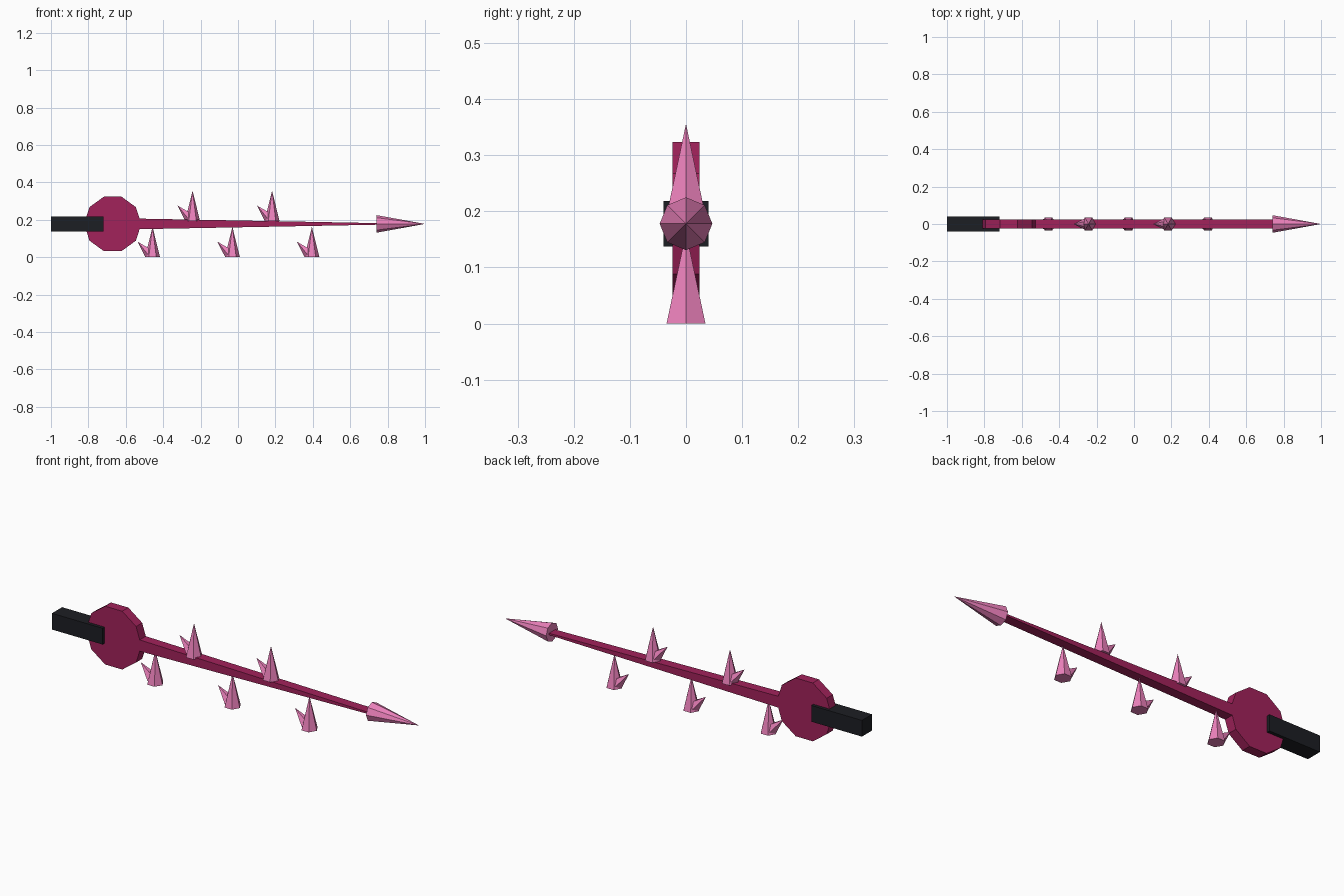
import bpy, math
from mathutils import Vector

if "Cube" in bpy.data.objects:
    bpy.data.objects.remove(bpy.data.objects["Cube"])

ZC = 0.178  # height of the weapon's long axis


def material(name, rgb):
    m = bpy.data.materials.new(name)
    m.diffuse_color = (*rgb, 1)
    m.use_nodes = True
    m.node_tree.nodes["Principled BSDF"].inputs["Base Color"].default_value = m.diffuse_color
    return m


BLACK = material("black", (0.012, 0.013, 0.017))
CRIMSON = material("crimson", (0.36, 0.016, 0.105))
PINK = material("pink", (0.84, 0.22, 0.5))


def finish(name, mat):
    ob = bpy.context.object
    ob.name = name
    ob.data.materials.append(mat)
    return ob


def cone(name, sides, radius, base, tip, first_angle=0.0):
    """Flat-faced cone from base centre to tip; first_angle is the spin about its axis."""
    base, tip = Vector(base), Vector(tip)
    axis = tip - base
    bpy.ops.mesh.primitive_cone_add(vertices=sides, radius1=radius, radius2=0,
                                    depth=axis.length)
    ob = finish(name, PINK)
    # tilt only about the y axis, so the cone stays symmetric across y = 0
    tilt = math.atan2(axis.x, axis.z)
    ob.rotation_mode = 'ZYX'
    ob.rotation_euler = (0, 0, 0)
    for v in ob.data.vertices:
        x, y = v.co.x, v.co.y
        c, s = math.cos(first_angle), math.sin(first_angle)
        v.co.x, v.co.y = x * c - y * s, x * s + y * c
    ob.rotation_euler.y = tilt
    ob.location = (base + tip) / 2
    return ob


# handle
bpy.ops.mesh.primitive_cube_add(size=1, location=(-0.86, 0, ZC))
finish("handle", BLACK).scale = (0.28, 0.08, 0.081)

# ten-sided guard disc facing front and back, a vertex on the long axis
bpy.ops.mesh.primitive_cylinder_add(vertices=10, radius=0.153, depth=0.048,
                                    location=(-0.67, 0, ZC),
                                    rotation=(math.pi / 2, math.pi / 2, 0))
finish("guard_disc", CRIMSON)

# shaft: constant thickness, tapering in height towards the tip
bpy.ops.mesh.primitive_cube_add(size=2)
shaft = finish("shaft", CRIMSON)
for v in shaft.data.vertices:
    start = v.co.x < 0
    v.co = (-0.62 if start else 0.76,
            0.024 * v.co.y,
            ZC + (0.03 if start else 0.004) * v.co.z)

# eight-sided point
cone("point", 8, 0.047, (0.74, 0, ZC), (1.0, 0, ZC))

# thorns: upright six-sided spike with a smaller barb leaning backwards
thorns = [(-0.457, 0), (-0.03, 0), (0.395, 0), (-0.243, 0.193), (0.182, 0.193)]
for i, (x, z) in enumerate(thorns):
    cone(f"thorn_{i}", 6, 0.04, (x, 0, z), (x, 0, z + 0.163), math.pi / 2)
    cone(f"barb_{i}", 5, 0.029, (x - 0.018, 0, z + 0.021), (x - 0.08, 0, z + 0.083), math.pi / 2)
